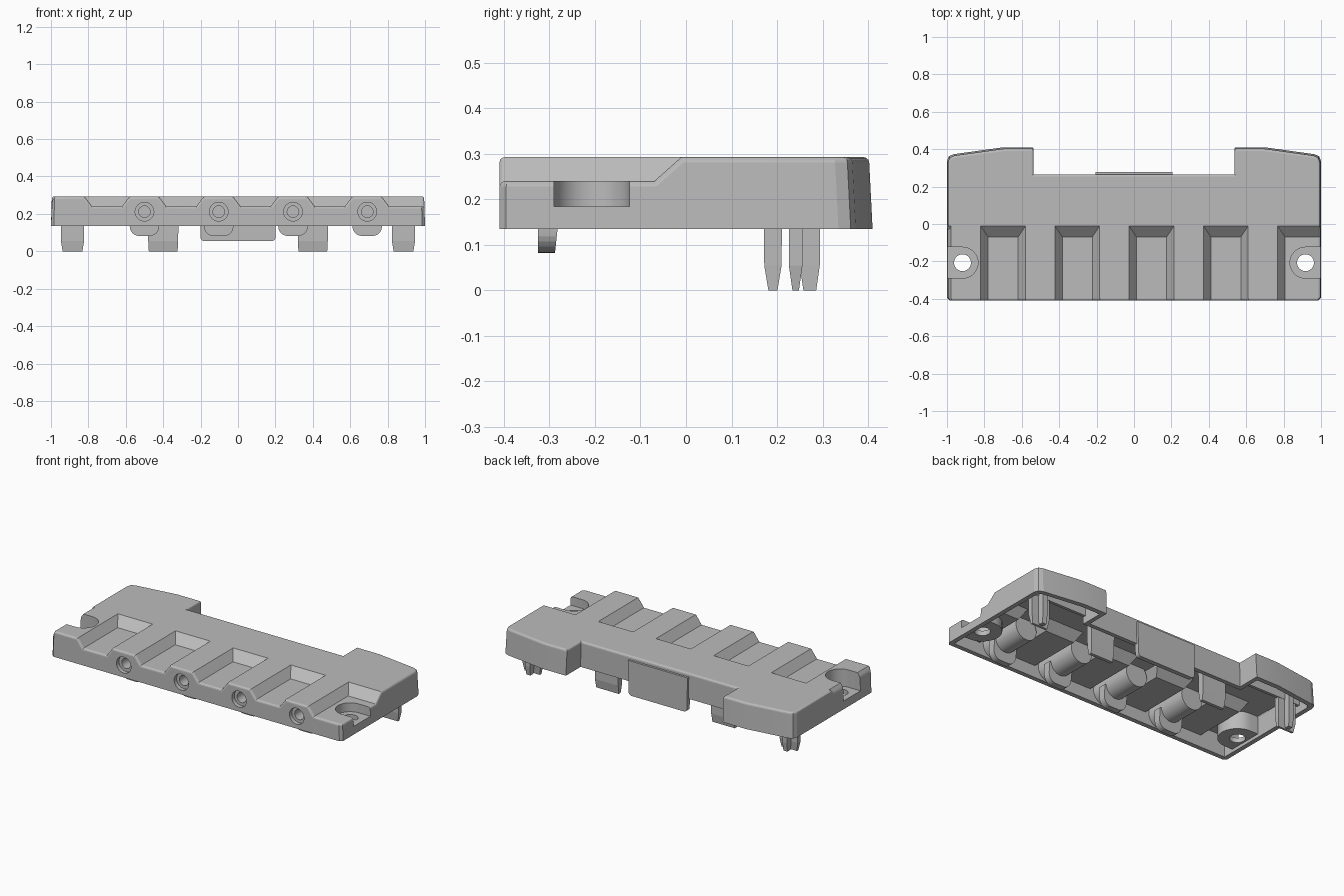
import bpy, bmesh, math
from mathutils import Matrix

cube = bpy.data.objects.get("Cube")
if cube:
    bpy.data.objects.remove(cube, do_unlink=True)

grey = bpy.data.materials.new("plain grey plastic")
grey.use_nodes = True
grey.diffuse_color = (0.5, 0.5, 0.5, 1)
grey.node_tree.nodes["Principled BSDF"].inputs["Base Color"].default_value = (0.5, 0.5, 0.5, 1)


def finish(name, bm):
    bmesh.ops.recalc_face_normals(bm, faces=bm.faces)
    mesh = bpy.data.meshes.new(name)
    bm.to_mesh(mesh)
    bm.free()
    mesh.materials.append(grey)
    obj = bpy.data.objects.new(name, mesh)
    bpy.context.collection.objects.link(obj)
    return obj


def prism(name, points, z0, z1, draft=False):
    """Upright prism over an outline, optionally with drafted sides."""
    bm = bmesh.new()
    face = bm.faces.new([bm.verts.new((x, y, z0)) for x, y in points])
    out = bmesh.ops.extrude_face_region(bm, geom=[face], use_keep_orig=True)
    for v in out["geom"]:
        if isinstance(v, bmesh.types.BMVert):
            v.co.z = z1
            if draft:
                v.co.x *= 0.995
                v.co.y -= 0.008 if v.co.y > 0.3 else 0
    return finish(name, bm)


def frustum(name, z0, low, z1, high, bevel=0):
    """Block between two rectangles given as x0, x1, y0, y1."""
    bm = bmesh.new()
    rings = []
    for z, (x0, x1, y0, y1) in ((z0, low), (z1, high)):
        rings.append([bm.verts.new((x, y, z)) for x, y in ((x0, y0), (x1, y0), (x1, y1), (x0, y1))])
    bm.faces.new(rings[0])
    bm.faces.new(rings[1])
    for i in range(4):
        j = (i + 1) % 4
        bm.faces.new((rings[0][i], rings[0][j], rings[1][j], rings[1][i]))
    if bevel:
        # round the two lower edges that run front to back
        edges = [e for e in bm.edges if all(abs(v.co.z - z0) < 0.001 for v in e.verts)
                 and abs(e.verts[0].co.x - e.verts[1].co.x) < 0.001]
        bmesh.ops.bevel(bm, geom=edges, offset=bevel, segments=6, profile=0.5, affect='EDGES')
    return finish(name, bm)


def cylinder(name, center, radius, depth, along_y=False):
    bm = bmesh.new()
    turn = Matrix.Rotation(math.pi / 2, 4, 'X') if along_y else Matrix()
    bmesh.ops.create_cone(bm, cap_ends=True, segments=32, radius1=radius, radius2=radius,
                          depth=depth, matrix=Matrix.Translation(center) @ turn)
    return finish(name, bm)


def cut(target, cutter, remove=True):
    mod = target.modifiers.new("cut", 'BOOLEAN')
    mod.operation, mod.solver, mod.object = 'DIFFERENCE', 'EXACT', cutter
    bpy.context.view_layer.update()
    mesh = bpy.data.meshes.new_from_object(target.evaluated_get(bpy.context.evaluated_depsgraph_get()))
    target.modifiers.clear()
    target.data = mesh
    if remove:
        bpy.data.objects.remove(cutter, do_unlink=True)


PITCH, FLOOR = 0.397, 0.24
TOP, RIM = 0.293, 0.135


def recess(i, grow=0):
    """Sloped channel open to the front; the last one runs out of the end."""
    c = -0.70 + PITCH * i
    g = grow * 0.65
    far = 1.2 if i == 4 else None
    return frustum("recess_cutter", FLOOR - grow, (c - 0.08 - g, far or c + 0.08 + g, -0.6, -0.07 + g),
                   0.32, (c - 0.14 - g, far or c + 0.14 + g, -0.6, 0.02 + g))


def pocket(side, r, z0):
    """U-shaped screw pocket open to the end."""
    arc = [math.radians(a) for a in range(-90, 91, 10)]
    pts = [(side * (0.917 - r * math.cos(t)), -0.207 + r * math.sin(t)) for t in arc]
    pts += [(side * 1.2, -0.207 + r), (side * 1.2, -0.207 - r)]
    return prism("pocket_cutter", pts, z0, 0.4)


def mirrored(half):
    return half + [(-x, y) for x, y in reversed(half)]


# Outline with two rear ears, and the inside line of its wall
outline = mirrored([(0.54, 0.265), (0.54, 0.41), (0.70, 0.41), (0.965, 0.373), (0.99, 0.362),
                    (1.0, 0.335), (1.0, -0.395), (0.985, -0.41)])
inside = mirrored([(0.566, 0.239), (0.566, 0.38), (0.70, 0.38), (0.955, 0.346), (0.972, 0.325),
                   (0.972, -0.382)])

# Outer cover with channels and softened upper edges
cover = prism("cover_shell", outline, RIM, TOP, draft=True)
for i in range(-1, 5):
    cut(cover, recess(i))
bm = bmesh.new()
bm.from_mesh(cover.data)
bm.normal_update()
soft = [e for e in bm.edges if len(e.link_faces) == 2 and min(v.co.z for v in e.verts) > RIM + 0.01
        and any(abs(f.normal.z) < 0.12 for f in e.link_faces)
        and e.calc_face_angle(0) > 0.5]
bmesh.ops.bevel(bm, geom=soft, offset=0.012, segments=3, profile=0.5, affect='EDGES', clamp_overlap=True)
bm.to_mesh(cover.data)
bm.free()

# Hollow underside that follows the channels and pockets
cavity = prism("cavity_cutter", inside, 0.1, 0.265)
for i in range(-1, 5):
    cut(cavity, recess(i, 0.03))
for side in (-1, 1):
    cut(cavity, pocket(side, 0.11, 0.155))
cut(cover, cavity)
for side in (-1, 1):
    cut(cover, pocket(side, 0.083, 0.185))
    cut(cover, cylinder("screw_cutter", (side * 0.917, -0.207, 0.2), 0.045, 0.4))

# Front sockets with round housings and hanging hooks
for i in range(4):
    x = -0.5 + PITCH * i
    housing = cylinder("socket_housing_%d" % (i + 1), (x, -0.245, 0.212), 0.073, 0.29, True)
    hook = frustum("socket_hook_%d" % (i + 1), 0.082, (x - 0.078, x + 0.078, -0.325, -0.288),
                   0.2, (x - 0.08, x + 0.08, -0.325, -0.275), bevel=0.05)
    for radius, depth in ((0.05, 0.06), (0.031, 0.42)):
        bore = cylinder("bore_cutter", (x, -0.415, 0.212), radius, depth, True)
        cut(cover, bore, False)
        cut(housing, bore, False)
        cut(hook, bore)

# Rear tab
frustum("rear_tab", 0.055, (-0.2, 0.2, 0.25, 0.278), 0.27, (-0.205, 0.205, 0.25, 0.278), bevel=0.02)

# Legs: flat inner pair and T-shaped outer pair, tapering to the tips
for side, label in ((1, "left"), (-1, "right")):
    x = side * 0.4
    frustum("inner_leg_" + label, 0.055, (x - 0.08, x + 0.08, 0.172, 0.21),
            0.275, (x - 0.083, x + 0.083, 0.17, 0.212))
    frustum("inner_leg_tip_" + label, 0, (x - 0.077, x + 0.077, 0.181, 0.201),
            0.055, (x - 0.08, x + 0.08, 0.172, 0.21))
    x = side * 0.885
    for part, w, y0, y1 in (("wide", 0.062, 0.226, 0.256), ("deep", 0.016, 0.25, 0.294)):
        mid = (x - w, x + w, y0, y1)
        frustum("outer_leg_%s_%s" % (part, label), 0.055, mid, 0.275, mid)
        frustum("outer_leg_tip_%s_%s" % (part, label), 0,
                (x - w * 0.85, x + w * 0.85, y0 + 0.008, y1 - 0.008), 0.055, mid)
    # Rib across the inside of the ear
    rib = (side * 0.755 - 0.225, side * 0.755 + 0.225, 0.24, 0.258)
    frustum("ear_rib_" + label, 0.18, rib, 0.275, rib)

# Smooth rounded areas, keep hard edges
for obj in bpy.context.collection.objects:
    if obj.type == 'MESH' and obj.data.materials and obj.data.materials[0] == grey:
        obj.data.shade_smooth()
        obj.data.set_sharp_from_angle(angle=math.radians(14))
